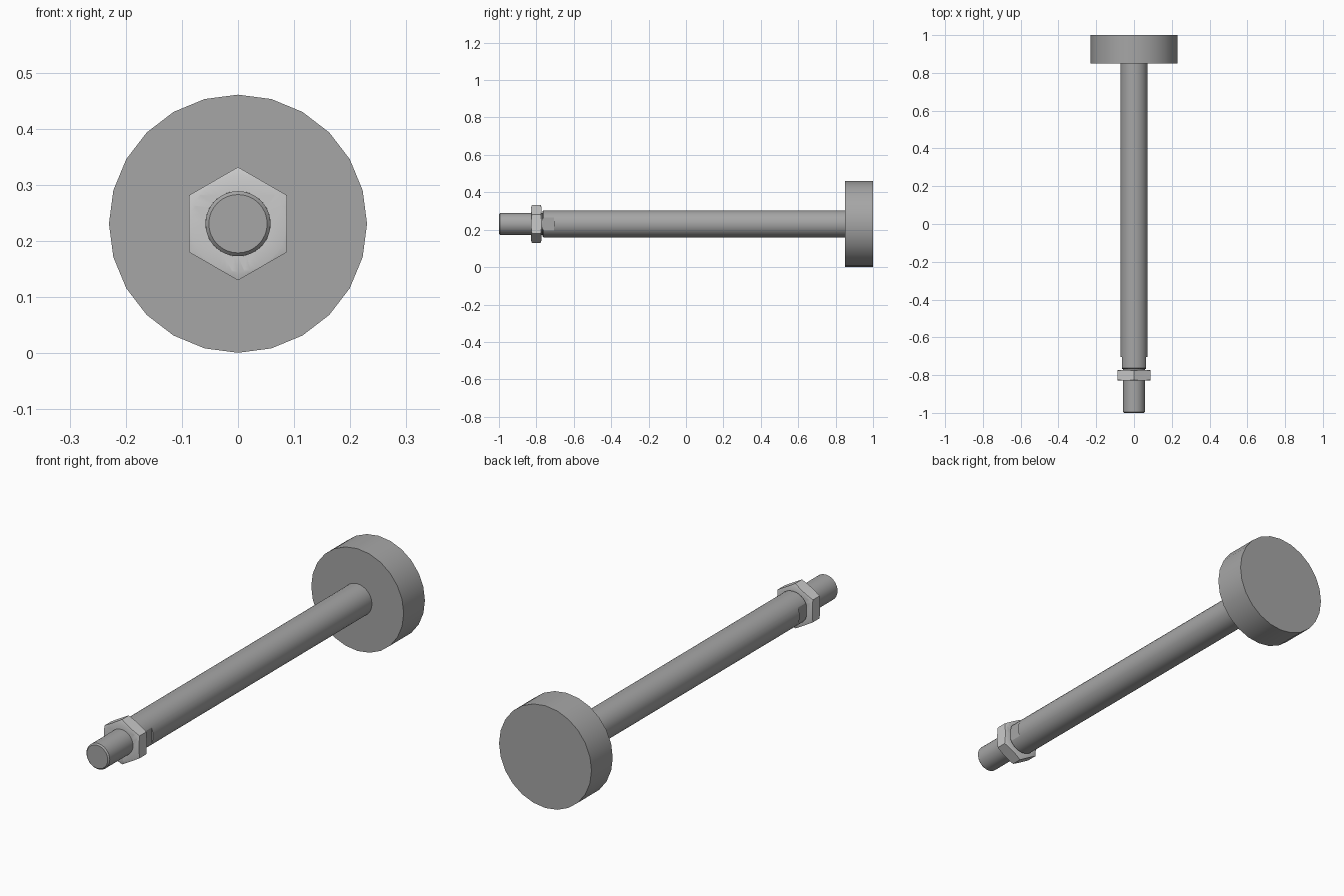
import bpy, bmesh
from math import sin, cos, tau, radians
from mathutils import Vector

if "Cube" in bpy.data.objects:
    bpy.data.objects.remove(bpy.data.objects["Cube"])

CZ = 0.231  # height of the common axis, which runs along y


def finish(name, bm):
    bmesh.ops.recalc_face_normals(bm, faces=bm.faces[:])
    mesh = bpy.data.meshes.new(name)
    bm.to_mesh(mesh)
    bm.free()
    obj = bpy.data.objects.new(name, mesh)
    bpy.context.collection.objects.link(obj)
    return obj


def lathe(name, profile, sides, ring=False):
    """Revolve (y, radius) points about the axis; capped, or closed as a ring."""
    bm = bmesh.new()
    loops = [[bm.verts.new((r * sin(tau * i / sides), y, CZ + r * cos(tau * i / sides)))
              for i in range(sides)] for y, r in profile]
    pairs = list(zip(loops, loops[1:]))
    if ring:
        pairs.append((loops[-1], loops[0]))
    else:
        bm.faces.new(loops[0])
        bm.faces.new(loops[-1])
    for a, b in pairs:
        for i in range(sides):
            j = (i + 1) % sides
            bm.faces.new((a[i], a[j], b[j], b[i]))
    return finish(name, bm)


def box(name, centre, size):
    bm = bmesh.new()
    bmesh.ops.create_cube(bm, size=1)
    for v in bm.verts:
        v.co = Vector(centre) + v.co * Vector(size)
    return finish(name, bm)


def carve(obj, cutter, operation):
    """Apply a boolean and remove the cutter."""
    cutter.hide_render = True
    mod = obj.modifiers.new("carve", 'BOOLEAN')
    mod.object, mod.operation, mod.solver = cutter, operation, 'EXACT'
    bpy.context.view_layer.objects.active = obj
    bpy.ops.object.modifier_apply(modifier=mod.name)
    bpy.data.objects.remove(cutter)


def material(name, grey):
    mat = bpy.data.materials.new(name)
    mat.diffuse_color = (grey, grey, grey, 1)
    mat.use_nodes = True
    mat.node_tree.nodes["Principled BSDF"].inputs["Base Color"].default_value = mat.diffuse_color
    return mat


def dress(obj, mat):
    """Smooth shading with sharp edges kept, plus a colour."""
    bpy.ops.object.select_all(action='DESELECT')
    obj.select_set(True)
    bpy.context.view_layer.objects.active = obj
    bpy.ops.object.shade_smooth_by_angle(angle=radians(25))
    obj.data.materials.clear()
    obj.data.materials.append(mat)


# Round end plate
plate = lathe("end_plate", [(0.849, 0.23), (1.0, 0.23)], 24)

# Long rod with a chamfered end and two wrench flats
rod = lathe("rod", [(-0.768, 0.066), (-0.762, 0.072), (0.85, 0.072)], 32)
for side in (-1, 1):
    carve(rod, box("flat_cutter", (side * 0.1125, -0.755, CZ), (0.1, 0.1, 0.3)), 'DIFFERENCE')

# Threaded tip
tip = lathe("threaded_tip", [(-1.0, 0.052), (-0.994, 0.058), (-0.765, 0.058)], 32)

# Hex nut, corners chamfered on both faces, bored for the tip
nut = lathe("hex_nut", [(-0.829, 0.101), (-0.772, 0.101)], 6)
blank = lathe("nut_cutter", [(-0.829, 0.058), (-0.829, 0.086), (-0.823, 0.104),
                             (-0.778, 0.104), (-0.772, 0.086), (-0.772, 0.058)], 48, ring=True)
carve(nut, blank, 'INTERSECT')

# Dark steel body, lighter nut
dark = material("dark_steel", 0.38)
light = material("light_steel", 0.68)
for part in (plate, rod, tip):
    dress(part, dark)
dress(nut, light)
